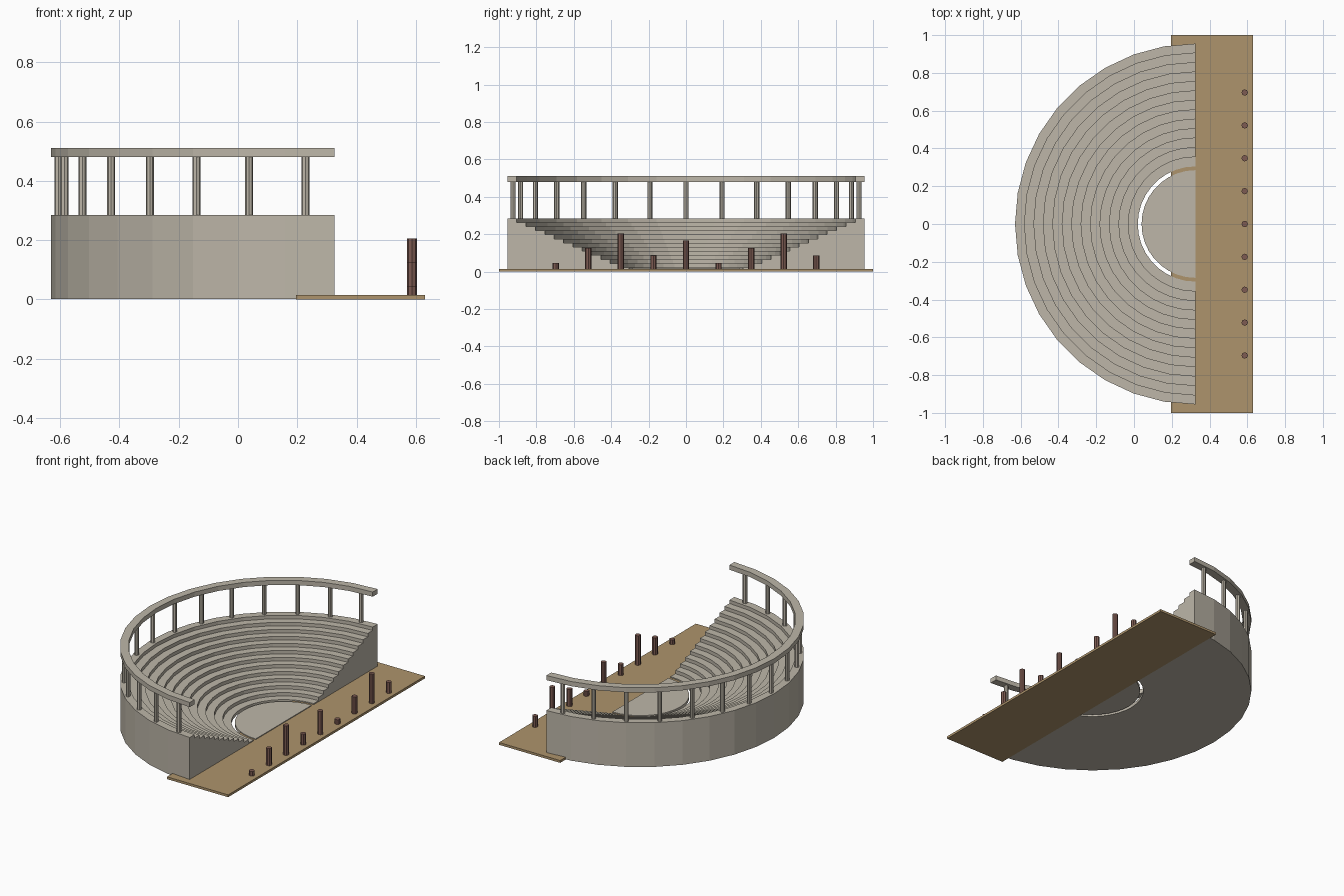
import bpy, bmesh
from math import sin, cos, pi, radians
from mathutils import Matrix

if "Cube" in bpy.data.objects:
    bpy.data.objects.remove(bpy.data.objects["Cube"], do_unlink=True)

CENTRE_X = 0.325      # axis of the half circle
OUTER, INNER = 0.955, 0.305
TIERS, WALL_TOP = 13, 0.285
STAGE_TOP = 0.015
BASE = 0.001          # masonry sits just above the stage underside


def material(name, colour):
    mat = bpy.data.materials.new(name)
    mat.use_nodes = True
    mat.diffuse_color = colour
    mat.node_tree.nodes["Principled BSDF"].inputs["Base Color"].default_value = colour
    return mat


stone = material("pale stone", (0.51, 0.47, 0.395, 1))
earth = material("sandy earth", (0.42, 0.295, 0.15, 1))
brick = material("red brown stone", (0.205, 0.105, 0.085, 1))


def finish(name, bm, mat):
    bmesh.ops.recalc_face_normals(bm, faces=bm.faces)
    mesh = bpy.data.meshes.new(name)
    bm.to_mesh(mesh)
    bm.free()
    mesh.materials.append(mat)
    obj = bpy.data.objects.new(name, mesh)
    bpy.context.collection.objects.link(obj)
    return obj


def half_ring(name, profile, mat, steps=18):
    """Sweep a closed (radius, height) profile through the half circle."""
    bm = bmesh.new()
    rings = []
    for i in range(steps + 1):
        a = pi * i / steps
        rings.append([bm.verts.new((CENTRE_X - r * sin(a), r * cos(a), z))
                      for r, z in profile])
    n = len(profile)
    for a, b in zip(rings, rings[1:]):
        for j in range(n):
            k = (j + 1) % n
            bm.faces.new((a[j], a[k], b[k], b[j]))
    bm.faces.new(rings[0])
    bm.faces.new(rings[-1])
    return finish(name, bm, mat)


def column(name, x, y, z0, z1, radius, mat, turn=0):
    bm = bmesh.new()
    place = Matrix.Translation((x, y, (z0 + z1) / 2)) @ Matrix.Rotation(turn, 4, 'Z')
    bmesh.ops.create_cone(bm, cap_ends=True, segments=8, radius1=radius,
                          radius2=radius, depth=z1 - z0, matrix=place)
    return finish(name, bm, mat)


# Stepped seating with a solid outer wall
rise, tread = WALL_TOP / TIERS, (OUTER - INNER) / TIERS
steps = [(OUTER, BASE), (INNER, BASE)]
for i in range(TIERS):
    steps += [(INNER + i * tread, (i + 1) * rise),
              (INNER + (i + 1) * tread, (i + 1) * rise)]
half_ring("seating", steps, stone)

# Colonnade around the top tier
half_ring("colonnade_beam", [(OUTER - tread, 0.48), (OUTER, 0.48),
                             (OUTER, 0.51), (OUTER - tread, 0.51)], stone)
for i in range(15):
    a = radians(12 * i + 6)
    column(f"colonnade_column_{i + 1}", CENTRE_X - 0.93 * sin(a), 0.93 * cos(a),
           WALL_TOP, 0.48, 0.0135, stone)

# Half-round orchestra floor
bm = bmesh.new()
rim = [bm.verts.new((CENTRE_X - 0.285 * sin(pi * i / 18),
                     0.285 * cos(pi * i / 18), BASE)) for i in range(19)]
floor = bm.faces.new(rim)
raised = bmesh.ops.extrude_face_region(bm, geom=[floor], use_keep_orig=True)
bmesh.ops.translate(bm, vec=(0, 0, 0.019),
                    verts=[g for g in raised["geom"] if isinstance(g, bmesh.types.BMVert)])
finish("orchestra_floor", bm, stone)

# Stage platform
bm = bmesh.new()
bmesh.ops.create_cube(bm, size=1, matrix=Matrix.Translation((0.4125, 0, STAGE_TOP / 2))
                      @ Matrix.Diagonal((0.435, 2, STAGE_TOP, 1)))
finish("stage", bm, earth)

# Row of broken columns on the stage, five heights in rotation
for i in range(9):
    top = 0.045 + 0.04 * ((2 * i) % 5)
    column(f"broken_column_{i + 1}", 0.586, (i - 4) * 0.174,
           STAGE_TOP, top, 0.017, brick)
